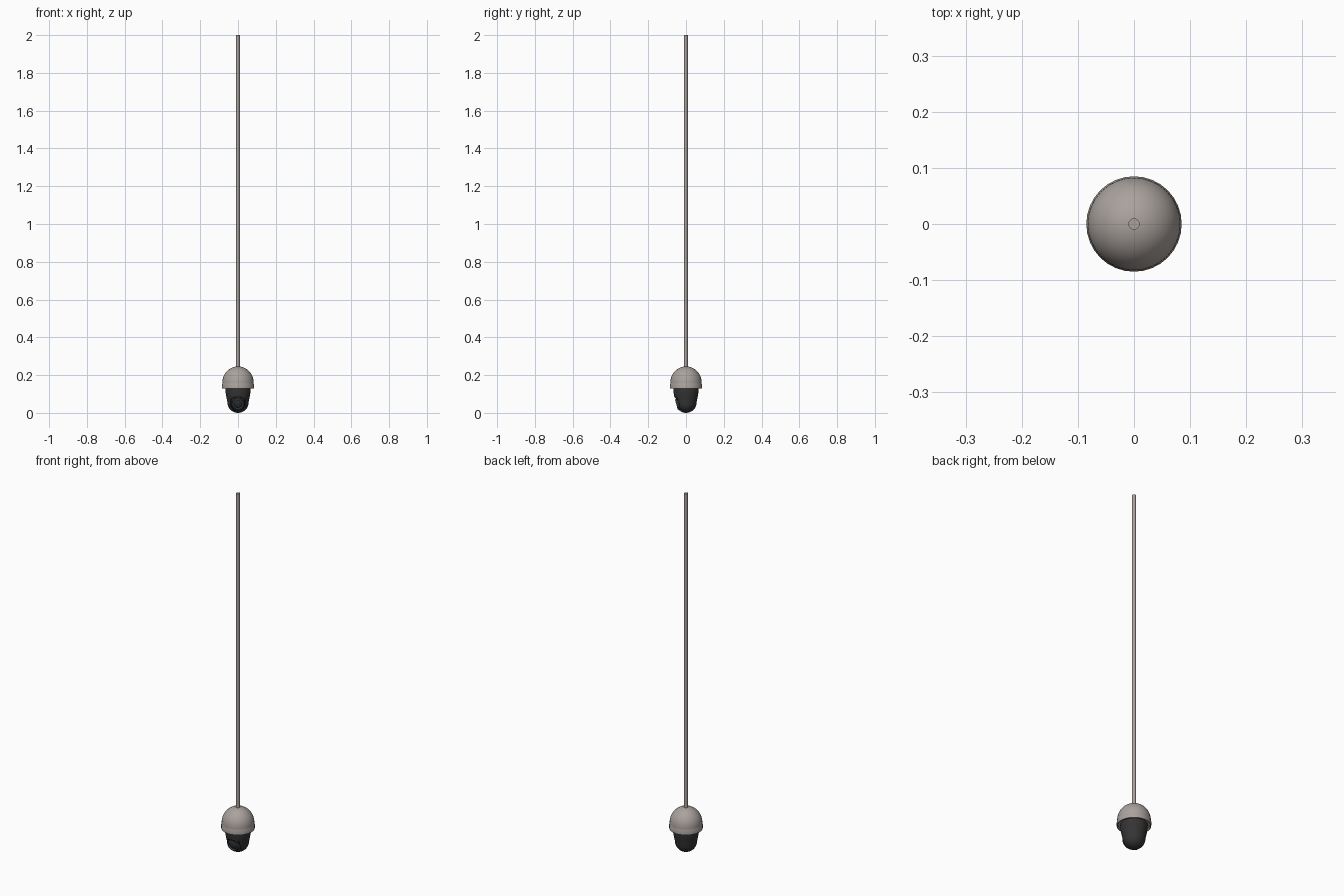
import bpy, bmesh, math
from math import sin, cos, radians, pi

if "Cube" in bpy.data.objects:
    bpy.data.objects.remove(bpy.data.objects["Cube"])


def material(name, color):
    m = bpy.data.materials.new(name)
    m.diffuse_color = (*color, 1)
    m.use_nodes = True
    m.node_tree.nodes["Principled BSDF"].inputs["Base Color"].default_value = m.diffuse_color
    return m


casing = material("warm_grey", (0.40, 0.36, 0.34))
dark = material("dark_plastic", (0.035, 0.035, 0.037))
metal = material("lens_grey", (0.10, 0.105, 0.11))
glass = material("lens_glass", (0.02, 0.025, 0.035))


def lathe(name, profile, mat, sides=32, loc=(0, 0, 0), rot=(0, 0, 0)):
    """Revolve (radius, height) points around z; zero radius makes a pole."""
    bm = bmesh.new()
    rings = []
    for r, z in profile:
        if r < 1e-6:
            rings.append([bm.verts.new((0, 0, z))] * sides)
        else:
            rings.append([bm.verts.new((r * cos(2 * pi * i / sides),
                                        r * sin(2 * pi * i / sides), z))
                          for i in range(sides)])
    for a, b in zip(rings, rings[1:]):
        for i in range(sides):
            j = (i + 1) % sides
            bm.faces.new(list(dict.fromkeys((a[i], a[j], b[j], b[i]))))
    bmesh.ops.recalc_face_normals(bm, faces=bm.faces)
    me = bpy.data.meshes.new(name)
    bm.to_mesh(me)
    bm.free()
    ob = bpy.data.objects.new(name, me)
    bpy.context.collection.objects.link(ob)
    ob.location, ob.rotation_euler = loc, rot
    me.materials.append(mat)
    bpy.ops.object.select_all(action='DESELECT')
    ob.select_set(True)
    bpy.context.view_layer.objects.active = ob
    bpy.ops.object.shade_smooth_by_angle(angle=radians(35))
    return ob


def arc(radius, height, z, start, end, steps):
    """Elliptic quarter profile from start to end degrees."""
    return [(radius * cos(radians(start + (end - start) * i / steps)),
             z + height * sin(radians(start + (end - start) * i / steps)))
            for i in range(steps + 1)]


# Hanging pole
lathe("pole", [(0, 0.235), (0.01, 0.235), (0.01, 2.0), (0, 2.0)], casing, 16)

# Domed upper housing with a slightly wider rim
lathe("dome_housing", [(0, 0.135), (0.078, 0.135), (0.080, 0.128), (0.085, 0.128),
                       (0.085, 0.150), (0.083, 0.155)]
      + arc(0.083, 0.085, 0.161, 0, 90, 10), casing)

# Tapered lower shell with rounded bottom
shell = lathe("camera_shell", [(0, 0.137), (0.067, 0.137), (0.067, 0.115),
                               (0.063, 0.090)]
              + arc(0.056, 0.055, 0.055, 0, -90, 8), dark)

# Opening for the lens, bored into the front of the shell
tilt = (radians(105), 0, 0)
centre = (0, 0, 0.058)
cutter = lathe("lens_bore", [(0, 0.022), (0.041, 0.022), (0.041, 0.15), (0, 0.15)],
               dark, 32, centre, tilt)
cutter.hide_render = True
cutter.hide_set(True)
cut = shell.modifiers.new("bore", 'BOOLEAN')
cut.object = cutter
cut.operation = 'DIFFERENCE'
cut.solver = 'EXACT'

# Lens barrel, bright ring and glass
lathe("lens_barrel", [(0, 0.018), (0.037, 0.018), (0.037, 0.042), (0.033, 0.048),
                      (0.030, 0.048), (0.028, 0.044), (0, 0.044)], dark, 32, centre, tilt)
lathe("lens_ring", [(0.020, 0.043), (0.029, 0.043), (0.029, 0.050), (0.026, 0.053),
                    (0.022, 0.053), (0.020, 0.043)], metal, 32, centre, tilt)
lathe("lens_glass", [(0, 0.042)] + arc(0.021, 0.008, 0.044, 0, 90, 5), glass, 32, centre, tilt)
